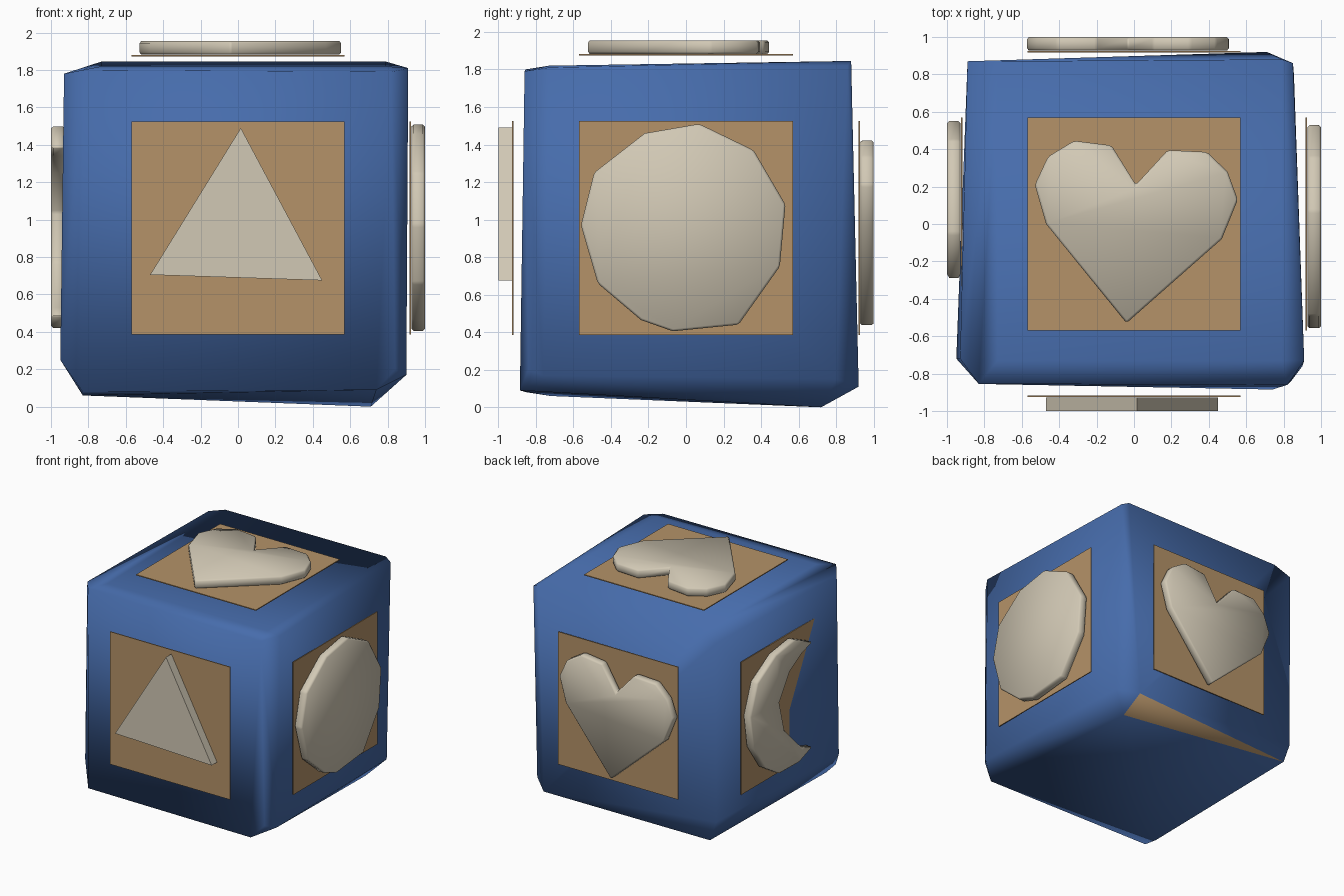
import bpy, bmesh
from mathutils import Vector

if "Cube" in bpy.data.objects:
    bpy.data.objects.remove(bpy.data.objects["Cube"])


def make_material(name, rgb):
    m = bpy.data.materials.new(name)
    m.use_nodes = True
    m.diffuse_color = (*rgb, 1)
    m.node_tree.nodes["Principled BSDF"].inputs["Base Color"].default_value = (*rgb, 1)
    return m


BLUE = make_material("blue paint", (.062, .15, .41))
BROWN = make_material("brown board", (.46, .29, .14))
CREAM = make_material("cream clay", (.64, .58, .46))


def finish(bm, name, mats, smooth):
    bmesh.ops.recalc_face_normals(bm, faces=bm.faces)
    for f in bm.faces:
        f.smooth = smooth
    me = bpy.data.meshes.new(name)
    bm.to_mesh(me)
    bm.free()
    for m in mats:
        me.materials.append(m)
    ob = bpy.data.objects.new(name, me)
    bpy.context.collection.objects.link(ob)
    return ob


# Uneven block with chipped corners
corners = [
    (.79, .88, 1.845), (.85, .86, 1.82),
    (.91, -.73, 1.81), (.79, -.73, 1.82), (.82, -.86, 1.79),
    (-.93, -.72, 1.78), (-.73, -.73, 1.82), (-.83, -.855, 1.8),
    (-.73, .87, 1.845), (-.89, .87, 1.79),
    (-.95, -.72, .25), (-.83, -.85, .08), (-.83, -.72, .06),
    (.74, -.885, .09), (.9, -.76, .17), (.84, -.84, .2),
    (-.83, .86, .08), (-.89, .86, .25),
    (.71, .92, .11), (.71, .72, 0), (.855, .8, .15),
]
bm = bmesh.new()
for c in corners:
    bm.verts.new(c)
bmesh.ops.convex_hull(bm, input=bm.verts)
loose = [v for v in bm.verts if not v.link_faces]
bmesh.ops.delete(bm, geom=loose, context='VERTS')
bmesh.ops.recalc_face_normals(bm, faces=bm.faces)
# Bare chip along the lower back edge
for f in bm.faces:
    n = f.normal
    f.material_index = int(n.y > .2 and n.z < -.2 and abs(n.x) < .35)
finish(bm, "block", [BLUE, BROWN], True)


# Flat shape extruded along the outward direction of one side
def extruded(name, side, points, near, far, mat, smooth=False, bevel=0):
    u, v, n, centre = side
    bm = bmesh.new()
    vs = [bm.verts.new(centre + u * a + v * b + n * near) for a, b in points]
    f = bm.faces.new(vs)
    r = bmesh.ops.extrude_face_region(bm, geom=[f])
    moved = [e for e in r["geom"] if isinstance(e, bmesh.types.BMVert)]
    bmesh.ops.translate(bm, vec=n * (far - near), verts=moved)
    ob = finish(bm, name, [mat], smooth)
    if bevel:
        mod = ob.modifiers.new("soft edge", 'BEVEL')
        mod.width = bevel
        mod.segments = 1
    return ob


X, Y, Z = Vector((1, 0, 0)), Vector((0, 1, 0)), Vector((0, 0, 1))
MID = Z * .955
sides = {
    "front": (X, Z, -Y, MID),
    "left": (Y, Z, X, MID),
    "back": (-X, Z, Y, MID),
    "right": (-Y, Z, -X, MID),
    "top": (X, Y, Z, MID),
}

# Square boards floating just above each side
h = .57
square = [(-h, -h), (h, -h), (h, h), (-h, h)]
for key, side in sides.items():
    extruded(key + "_board", side, square, .918, .926, BROWN)

# Raised shapes
triangle = [(-.47, -.25), (.45, -.28), (.015, .535)]
heart = [(-.04, -.53), (.47, -.08), (.555, .13), (.5, .28), (.39, .385), (.18, .395),
         (.01, .21), (-.12, .42), (-.32, .445), (-.46, .36), (-.53, .21), (-.47, 0)]
disc = [(-.56, .015), (-.49, .295), (-.22, .505), (.07, .555), (.36, .415), (.53, .125),
        (.5, -.205), (.28, -.515), (-.07, -.55), (-.24, -.49), (-.47, -.295)]
crescent = [(.05, .545), (-.2, .51), (-.45, .365), (-.55, .105), (-.51, -.175),
            (-.35, -.405), (-.15, -.53), (.12, -.535), (.3, -.47), (.16, -.425),
            (-.08, -.185), (-.15, .085), (-.01, .295), (.15, .385), (.3, .43)]
back_heart = [(a + .02, b * 1.02 + .015) for a, b in heart]

extruded("front_triangle", sides["front"], triangle, .927, 1, CREAM)
extruded("top_heart", sides["top"], heart, .927, 1, CREAM, True, .012)
extruded("back_heart", sides["back"], back_heart, .927, 1, CREAM, True, .012)
extruded("left_disc", sides["left"], disc, .927, 1, CREAM, True, .012)
extruded("right_crescent", sides["right"], crescent, .927, 1, CREAM, True, .012)
